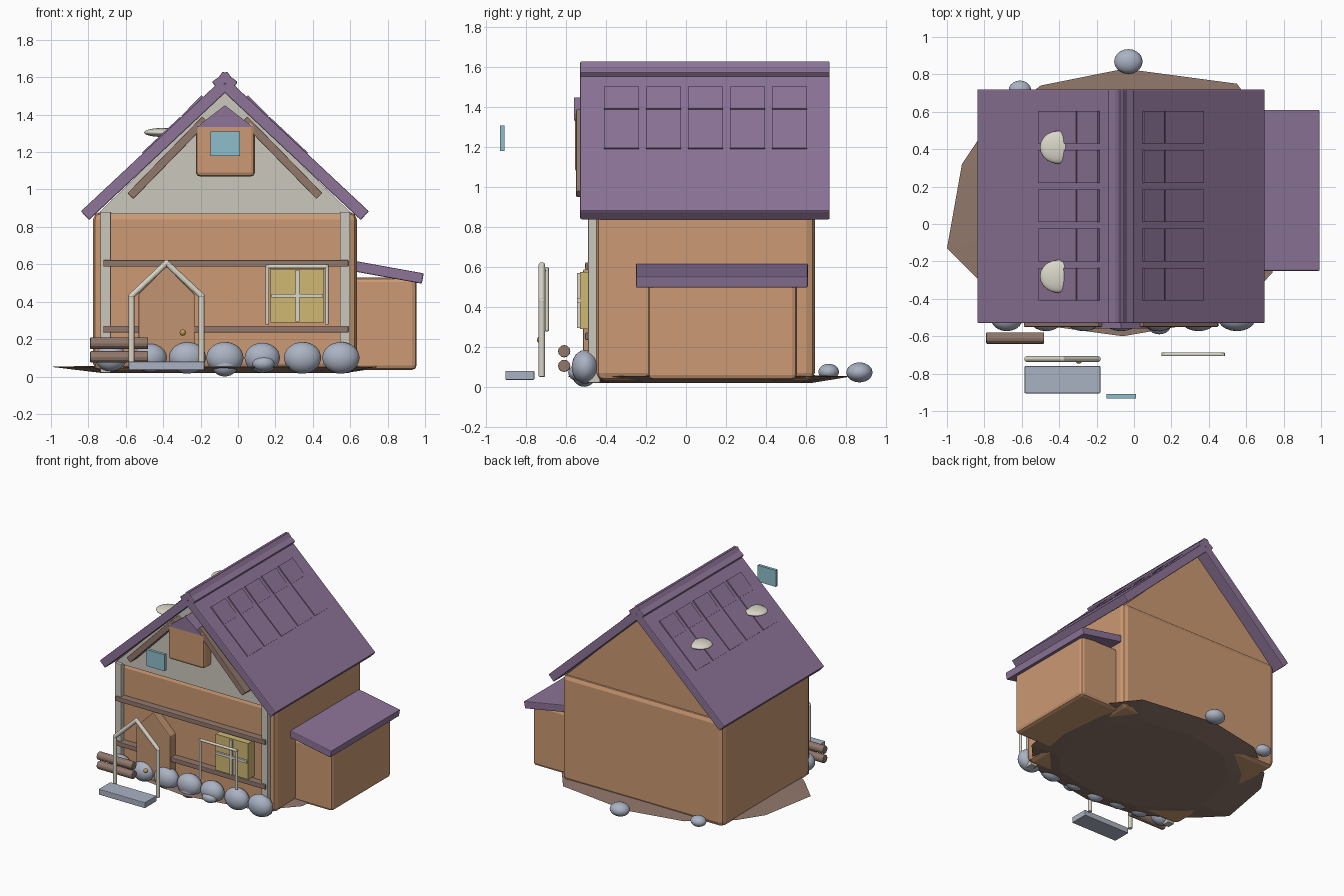
import bpy, bmesh, math
from mathutils import Vector

cube = bpy.data.objects.get("Cube")
if cube:
    bpy.data.objects.remove(cube, do_unlink=True)


def material(name, r, g, b):
    """Make a flat material from 0-255 display values."""
    lin = [((c / 255 + 0.055) / 1.055) ** 2.4 for c in (r, g, b)] + [1]
    m = bpy.data.materials.new(name)
    m.use_nodes = True
    m.diffuse_color = lin
    m.node_tree.nodes["Principled BSDF"].inputs["Base Color"].default_value = lin
    return m


orange = material("orange plaster", 204, 154, 115)
purple = material("purple roof", 141, 116, 152)
cream = material("cream plaster", 203, 200, 188)
pale = material("pale wood", 218, 214, 200)
brown = material("brown timber", 146, 120, 108)
door_tan = material("tan door", 194, 148, 114)
yellow = material("yellow pane", 208, 184, 116)
stone = material("grey stone", 170, 178, 194)
blue = material("blue glass", 142, 190, 204)
gold = material("gold metal", 190, 158, 84)


def finish(name, bm, mat, bevel=0, smooth=False):
    bmesh.ops.recalc_face_normals(bm, faces=bm.faces)
    me = bpy.data.meshes.new(name)
    bm.to_mesh(me)
    bm.free()
    me.materials.append(mat)
    ob = bpy.data.objects.new(name, me)
    bpy.context.collection.objects.link(ob)
    if smooth:
        me.polygons.foreach_set("use_smooth", [True] * len(me.polygons))
    if bevel:
        mod = ob.modifiers.new("bevel", "BEVEL")
        mod.width = bevel
        mod.segments = 2
        mod.limit_method = "ANGLE"
    return ob


def prism(name, points, y0, y1, mat, bevel=0):
    """Extrude an x-z outline from y0 to y1."""
    bm = bmesh.new()
    face = bm.faces.new([bm.verts.new((x, y0, z)) for x, z in points])
    out = bmesh.ops.extrude_face_region(bm, geom=[face])["geom"]
    moved = [v for v in out if isinstance(v, bmesh.types.BMVert)]
    bmesh.ops.translate(bm, verts=moved, vec=(0, y1 - y0, 0))
    return finish(name, bm, mat, bevel)


def box(name, x0, x1, y0, y1, z0, z1, mat, bevel=0):
    return prism(name, [(x0, z0), (x1, z0), (x1, z1), (x0, z1)], y0, y1, mat, bevel)


def bar(name, a, b, width, y0, y1, mat, bevel=0):
    """Slanted plank whose centre line runs from a to b in the x-z plane."""
    a, b = Vector(a), Vector(b)
    n = (b - a).normalized().orthogonal() * width / 2
    return prism(name, [a + n, b + n, b - n, a - n], y0, y1, mat, bevel)


def tube(name, a, b, r, mat):
    a, b = Vector(a), Vector(b)
    bm = bmesh.new()
    bmesh.ops.create_cone(bm, cap_ends=True, segments=12, radius1=r, radius2=r, depth=(b - a).length)
    ob = finish(name, bm, mat, 0.004)
    ob.rotation_euler = (b - a).to_track_quat("Z", "Y").to_euler()
    ob.location = (a + b) / 2
    return ob


def ball(name, centre, size, mat):
    bm = bmesh.new()
    bmesh.ops.create_icosphere(bm, subdivisions=3, radius=1)
    bmesh.ops.scale(bm, vec=size, verts=bm.verts)
    ob = finish(name, bm, mat, 0, True)
    ob.location = centre
    return ob


# Ground: shallow irregular dish
RIM = [(-1, -.13), (-.92, .32), (-.8, .5), (-.5, .74), (-.05, .83), (.55, .75), (.74, .5),
       (.79, .05), (.74, -.26), (.52, -.5), (-.06, -.6), (-.5, -.54), (-.82, -.31)]
bm = bmesh.new()
rim = [bm.verts.new((x, y, .052)) for x, y in RIM]
base = [bm.verts.new((x * .72, y * .75, .018)) for x, y in RIM]
peak = bm.verts.new((-.05, .1, .075))
for i in range(len(rim)):
    j = (i + 1) % len(rim)
    bm.faces.new((rim[i], rim[j], peak))
    bm.faces.new((rim[j], rim[i], base[i], base[j]))
bm.faces.new(base)
finish("ground", bm, brown)

# House body and gables
MID = -.07
box("house_body", -.775, .635, -.45, .645, .03, .88, orange, .04)
gable = [(MID - .68, .87), (MID + .68, .87), (MID, 1.53)]
prism("rear_gable", gable, -.44, .625, orange)
prism("front_gable", gable, -.465, -.44, cream)

# Side annex with sloping roof
box("annex", .6, .955, -.19, .555, .035, .53, orange, .025)
bar("annex_roof", (.6, .594), (.988, .524), .056, -.25, .61, purple, .006)

# Main roof, ridge caps and shingles
SLOPE = .936


def roof_top(x):
    return .86 + (.678 - x) * SLOPE + .044


for side, flip in (("left", 1), ("right", -1)):
    def at(x, z, flip=flip):
        return (MID + (x - MID) * flip, z)
    bar(side + "_roof", at(.678, .86), at(MID, 1.56), .064, -.53, .72, purple, .006)
    bar(side + "_ridge_cap", at(-.015, 1.556), at(-.095, 1.612), .048, -.53, .72, purple, .006)
    for i in range(5):
        y = -.41 + i * .21
        for x0, x1, lift in ((.05, .16, .008), (.165, .37, 0)):
            bar(f"{side}_shingle", at(x0, roof_top(x0) + lift), at(x1, roof_top(x1)),
                .012, y, y + .175, purple)
    # Timber braces under the eaves
    bar(side + "_brace", at(.435, .965), at(.035, 1.375), .044, -.55, -.46, brown, .004)

# Attic hatch with its little hood and pane
box("attic_hatch", -.225, .09, -.555, -.44, 1.07, 1.36, orange, .02)
prism("attic_hood", [(MID - .15, 1.335), (MID + .15, 1.335), (MID, 1.45)], -.56, -.44, purple)
box("attic_pane", -.148, .01, -.932, -.91, 1.18, 1.31, blue)

# Front timbers
for x in (-.735, .545):
    box("corner_post", x, x + .055, -.49, -.43, .02, .88, cream, .004)
for z in (.235, .587):
    box("cross_beam", -.72, .59, -.505, -.43, z, z + .036, brown, .005)

# Door, frame, knob and step
DOOR = -.382
prism("door", [(DOOR - .15, .05), (DOOR + .15, .05), (DOOR + .15, .44), (DOOR, .59), (DOOR - .15, .44)],
      -.515, -.43, door_tan, .006)
for s in (-1, 1):
    foot, knee = (DOOR + s * .188, -.722, .05), (DOOR + s * .188, -.722, .43)
    tube("door_frame_post", foot, knee, .016, pale)
    tube("door_frame_rafter", knee, (DOOR, -.722, .607), .016, pale)
    ball("door_frame_joint", knee, (.016, .016, .016), pale)
ball("door_frame_peak", (DOOR, -.722, .607), (.017, .017, .017), pale)
ball("door_knob", (-.295, -.73, .235), (.017, .017, .017), gold)
box("door_step", -.585, -.18, -.905, -.76, .035, .08, stone, .004)

# Window, glazing bars and frame
box("window_pane", .175, .46, -.53, -.43, .29, .575, yellow)
box("window_upright", .308, .328, -.545, -.52, .295, .57, pale)
box("window_crossbar", .18, .455, -.545, -.52, .422, .442, pale)
for x in (.157, .476):
    tube("window_frame_post", (x, -.697, .278), (x, -.697, .598), .01, pale)
tube("window_frame_top", (.147, -.697, .588), (.486, -.697, .588), .01, pale)

# Log pile
for z in (.105, .178):
    tube("log", (-.79, -.61, z), (-.48, -.61, z), .031, brown)

# Boulders along the foundation and behind the house
for x, r in ((-.68, .085), (-.47, .09), (-.27, .1), (-.07, .1), (.13, .095), (.345, .1), (.55, .1)):
    ball("boulder", (x, -.505, .1), (r, .068, r * .85), stone)
ball("small_boulder", (.135, -.545, .07), (.06, .045, .04), stone)
ball("front_boulder", (-.07, -.51, .06), (.07, .06, .06), stone)
ball("rear_boulder", (-.03, .869, .072), (.076, .066, .05), stone)
ball("rear_left_boulder", (-.61, .715, .075), (.06, .052, .04), stone)

# Roof fungi
for y in (-.28, .41):
    ball("roof_fungus", (-.405, y, 1.305), (.098, .088, .024), pale)
